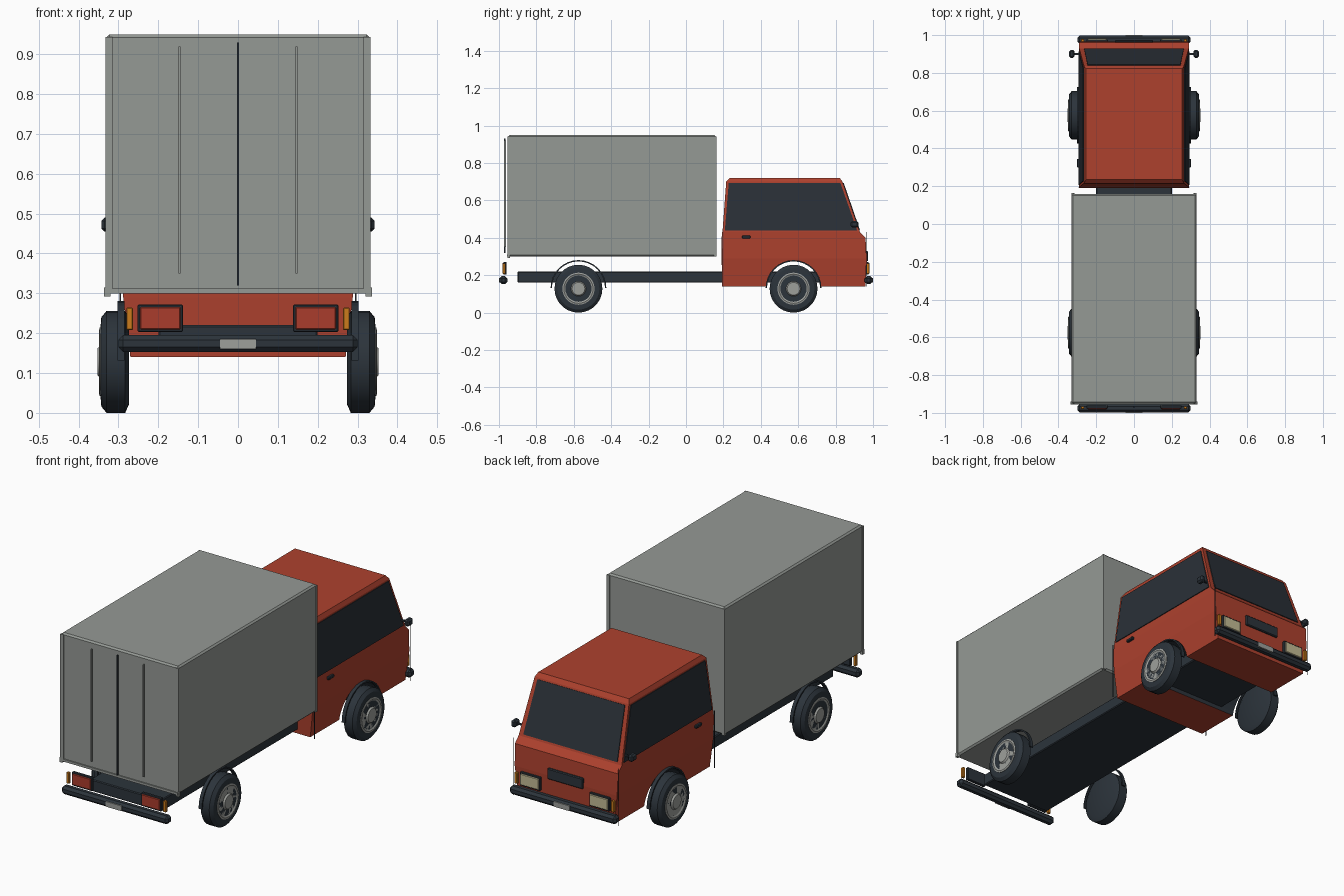
import bpy, bmesh, math
from mathutils import Vector

if "Cube" in bpy.data.objects:
    bpy.data.objects.remove(bpy.data.objects["Cube"])


def material(name, r, g, b):
    m = bpy.data.materials.new(name)
    m.use_nodes = True
    m.diffuse_color = (r, g, b, 1)
    m.node_tree.nodes["Principled BSDF"].inputs["Base Color"].default_value = (r, g, b, 1)
    return m


RED = material("red paint", 0.42, 0.053, 0.027)
GREY = material("box grey", 0.30, 0.32, 0.30)
DARK = material("dark rubber", 0.025, 0.034, 0.044)
GLASS = material("dark glass", 0.023, 0.030, 0.038)
HUB = material("wheel grey", 0.34, 0.35, 0.33)
CREAM = material("headlight cream", 0.55, 0.50, 0.30)
ORANGE = material("indicator orange", 0.60, 0.20, 0.012)
TAIL = material("tail light red", 0.40, 0.045, 0.025)


def finish(name, bm, *mats):
    bmesh.ops.recalc_face_normals(bm, faces=bm.faces)
    mesh = bpy.data.meshes.new(name)
    bm.to_mesh(mesh)
    bm.free()
    for m in mats:
        mesh.materials.append(m)
    ob = bpy.data.objects.new(name, mesh)
    bpy.context.collection.objects.link(ob)
    return ob


def loft(bm, rings, closed=False):
    """Skin rings of points; cap the ends unless the loft is closed."""
    vs = [[bm.verts.new(p) for p in r] for r in rings]
    n = len(vs[0])
    pairs = list(zip(vs, vs[1:])) + ([(vs[-1], vs[0])] if closed else [])
    for a, b in pairs:
        for i in range(n):
            j = (i + 1) % n
            bm.faces.new((a[i], a[j], b[j], b[i]))
    if not closed:
        bm.faces.new(vs[0])
        bm.faces.new(vs[-1])


def box(name, x, y, z, mat, bevel=0):
    """Block from (low, high) ranges, with optional chamfer."""
    bm = bmesh.new()
    loft(bm, [[(x[0], y[0], h), (x[1], y[0], h), (x[1], y[1], h), (x[0], y[1], h)] for h in z])
    if bevel:
        bmesh.ops.bevel(bm, geom=bm.edges[:], offset=bevel, segments=1, affect='EDGES')
    return finish(name, bm, mat)


def plate(name, corners, mat, thick=0.004):
    """Thin slab standing out from four corners, away from the cab centre."""
    pts = [Vector(p) for p in corners]
    n = (pts[1] - pts[0]).cross(pts[3] - pts[0]).normalized()
    if n.dot(pts[0] - Vector((0, 0.55, 0.5))) < 0:
        n = -n
    bm = bmesh.new()
    loft(bm, [[p - n * 0.002 for p in pts], [p + n * thick for p in pts]])
    return finish(name, bm, mat)


def both(s, lo, hi):
    return tuple(sorted((s * lo, s * hi)))


SIDES = ((1, "left"), (-1, "right"))
WHEEL_Y, WHEEL_Z = 0.575, 0.132

# Cargo box with corner posts, rails and door seams
box("cargo_box", (-0.33, 0.33), (-0.95, 0.16), (0.30, 0.95), GREY, 0.008)
for s, side in SIDES:
    for y, end in ((-0.95, "door"), (0.155, "cab")):
        box(f"{end}_post_{side}", both(s, 0.315, 0.332), (y - 0.004, y + 0.008), (0.30, 0.943), GREY)
    box(f"sill_end_{side}", both(s, 0.32, 0.336), (-0.955, -0.94), (0.292, 0.315), GREY)
    box(f"door_rib_{side}", both(s, 0.144, 0.149), (-0.972, -0.962), (0.35, 0.92), GREY)
box("door_sill", (-0.33, 0.33), (-0.956, -0.94), (0.30, 0.312), GREY)
box("door_seam", (-0.002, 0.002), (-0.974, -0.964), (0.32, 0.93), DARK)

# Chassis
box("chassis", (-0.2, 0.2), (-0.9, 0.9), (0.16, 0.22), DARK, 0.004)

# Cab: stacked rectangular sections (height, half width, back, front)
SECTIONS = [(0.14, 0.27, 0.195, 0.96), (0.29, 0.288, 0.19, 0.965), (0.40, 0.29, 0.19, 0.96),
            (0.43, 0.29, 0.195, 0.93), (0.70, 0.265, 0.215, 0.837), (0.72, 0.255, 0.235, 0.822)]
bm = bmesh.new()
loft(bm, [[(-w, a, z), (w, a, z), (w, b, z), (-w, b, z)] for z, w, a, b in SECTIONS])
cab = finish("cab", bm, RED, DARK)

# Wheel arch slot through the cab
bm = bmesh.new()
circle = [(math.cos(t * math.tau / 32) * 0.148, math.sin(t * math.tau / 32) * 0.148) for t in range(32)]
loft(bm, [[(x, WHEEL_Y + c, WHEEL_Z + d) for c, d in circle] for x in (-0.5, 0.5)])
cutter = finish("arch_cutter", bm, DARK)
cutter.hide_render = True
mod = cab.modifiers.new("arch", 'BOOLEAN')
mod.operation, mod.solver, mod.object = 'DIFFERENCE', 'EXACT', cutter
mod.material_mode = 'TRANSFER'
bpy.context.view_layer.objects.active = cab
bpy.ops.object.modifier_apply(modifier=mod.name)
bpy.data.objects.remove(cutter)


def wall(z):
    """Half width, back and front of the cab at a height in the window band."""
    t = (z - 0.43) / 0.27
    return [a + (b - a) * t for a, b in zip(SECTIONS[3][1:], SECTIONS[4][1:])]


# Windows
low, high = 0.44, 0.692
(w0, a0, b0), (w1, a1, b1) = wall(low), wall(high)
plate("windscreen", [(-w0 + 0.025, b0, low), (w0 - 0.025, b0, low),
                     (w1 - 0.02, b1, high), (-w1 + 0.02, b1, high)], GLASS)
for s, side in SIDES:
    plate(f"side_window_{side}", [(s * w0, a0 + 0.012, low), (s * w0, b0 - 0.012, low),
                                  (s * w1, b1 - 0.014, high), (s * w1, a1 + 0.014, high)], GLASS)

# Cab side fittings
for s, side in SIDES:
    box(f"door_handle_{side}", both(s, 0.285, 0.302), (0.30, 0.345), (0.397, 0.412), DARK, 0.003)
    box(f"mirror_arm_{side}", both(s, 0.27, 0.325), (0.896, 0.904), (0.468, 0.476), DARK)
    box(f"mirror_{side}", both(s, 0.315, 0.343), (0.88, 0.922), (0.455, 0.49), DARK, 0.008)
    for y, end in ((0.193, "rear"), (0.966, "front")):
        box(f"{end}_corner_strip_{side}", both(s, 0.294, 0.297), (y - 0.0015, y + 0.0015), (0.14, 0.43), DARK)

# Grille
box("grille", (-0.1, 0.1), (0.955, 0.974), (0.275, 0.33), DARK, 0.004)

# Bumpers, plates and lamps at both ends
for d, end, lamp in ((1, "front", CREAM), (-1, "rear", TAIL)):
    box(f"{end}_bumper", (-0.3, 0.3), both(d, 0.955, 0.997), (0.153, 0.195), DARK, 0.012)
    box(f"{end}_number_plate", (-0.045, 0.045), both(d, 0.99, 1.0), (0.16, 0.186), HUB)
    for s, side in SIDES:
        box(f"{end}_lamp_frame_{side}", both(s, 0.138, 0.252), both(d, 0.96, 0.977), (0.203, 0.272), DARK, 0.003)
        box(f"{end}_lamp_{side}", both(s, 0.144, 0.246), both(d, 0.97, 0.981), (0.209, 0.266), lamp, 0.003)
        box(f"{end}_indicator_{side}", both(s, 0.264, 0.28), both(d, 0.965, 0.98), (0.208, 0.264), ORANGE, 0.002)

# Wheels: (distance from centreline, radius) turned round the axle; thin arches above
TYRE = [(0.273, 0.105), (0.283, 0.128), (0.33, 0.128), (0.343, 0.112), (0.345, 0.088)]
RIM = [(0.33, 0.086), (0.347, 0.086), (0.349, 0.078), (0.345, 0.07), (0.345, 0.04), (0.353, 0.034)]
for s, side in SIDES:
    for d, end in ((1, "front"), (-1, "rear")):
        cy = d * WHEEL_Y

        def ring(x, r, n=28):
            return [(s * x, cy + r * math.cos(math.tau * i / n), WHEEL_Z - 0.004 + r * math.sin(math.tau * i / n))
                    for i in range(n)]

        for part, profile, mat in (("tyre", TYRE, DARK), ("hub", RIM, HUB)):
            bm = bmesh.new()
            loft(bm, [ring(x, r) for x, r in profile])
            ob = finish(f"{end}_{part}_{side}", bm, mat)
            bpy.ops.object.select_all(action='DESELECT')
            ob.select_set(True)
            bpy.context.view_layer.objects.active = ob
            bpy.ops.object.shade_smooth_by_angle(angle=math.radians(25))

        bm = bmesh.new()
        arc = []
        for i in range(17):
            t = math.pi * i / 16
            c, h = math.cos(t), math.sin(t)
            arc.append([(s * x, cy + r * c, WHEEL_Z + r * h)
                        for x, r in ((0.285, 0.142), (0.303, 0.142), (0.303, 0.149), (0.285, 0.149))])
        loft(bm, arc)
        finish(f"{end}_arch_{side}", bm, DARK)
